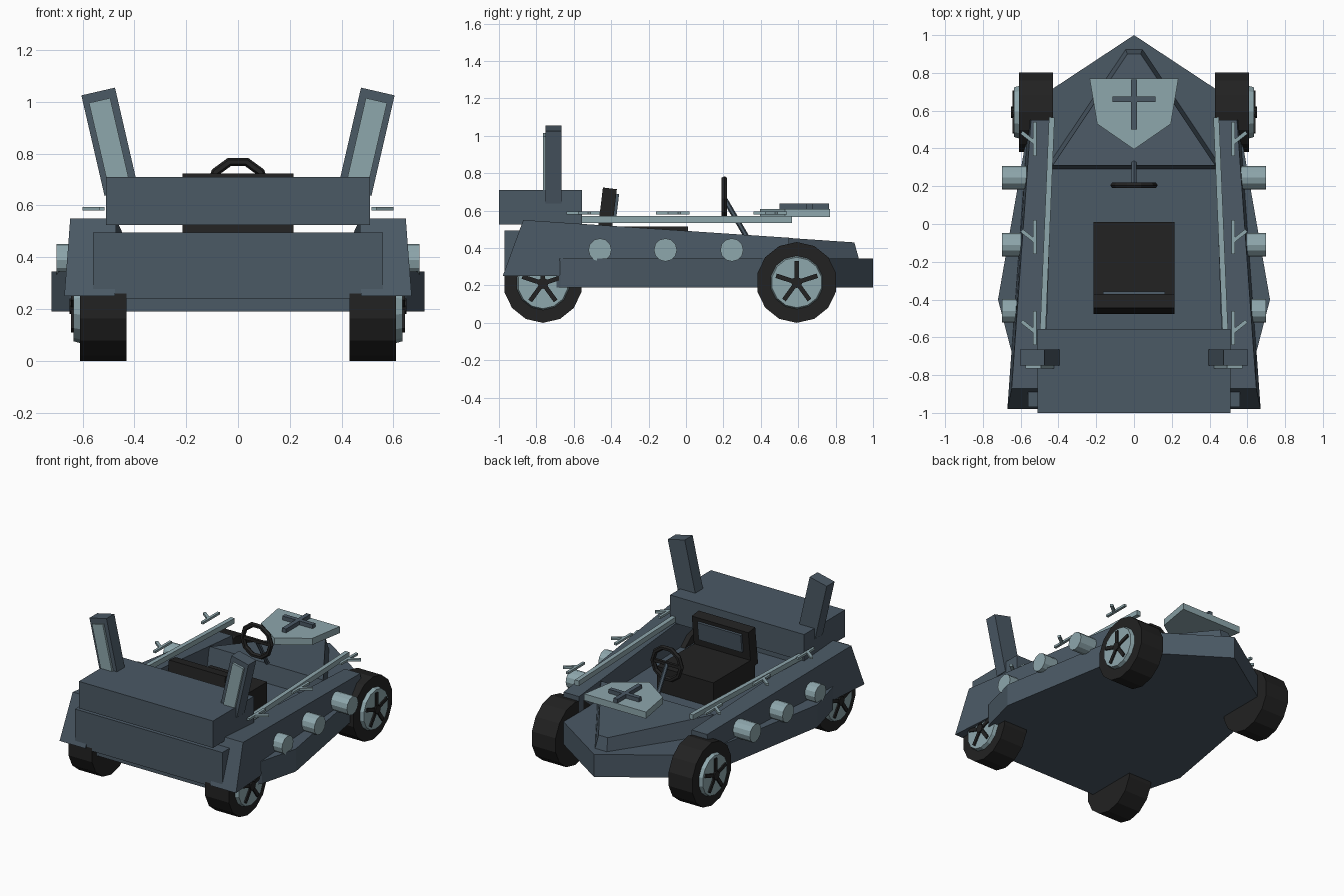
import bpy, bmesh, math
from mathutils import Matrix, Vector

if "Cube" in bpy.data.objects:
    bpy.data.objects.remove(bpy.data.objects["Cube"])


def material(name, rgb):
    m = bpy.data.materials.new(name)
    m.diffuse_color = (*rgb, 1)
    m.use_nodes = True
    m.node_tree.nodes["Principled BSDF"].inputs["Base Color"].default_value = m.diffuse_color
    return m


SLATE = material("slate blue", (0.070, 0.100, 0.130))
PALE = material("pale grey blue", (0.270, 0.385, 0.415))
BLACK = material("rubber black", (0.016, 0.016, 0.016))


def finish(name, bm, mat):
    bmesh.ops.recalc_face_normals(bm, faces=bm.faces)
    me = bpy.data.meshes.new(name)
    bm.to_mesh(me)
    bm.free()
    me.materials.append(mat)
    ob = bpy.data.objects.new(name, me)
    bpy.context.collection.objects.link(ob)
    return ob


def loft(name, a, b, mat):
    """Closed solid between two outlines with equal point counts."""
    bm = bmesh.new()
    va = [bm.verts.new(p) for p in a]
    vb = [bm.verts.new(p) for p in b]
    bm.faces.new(va)
    bm.faces.new(vb[::-1])
    n = len(a)
    for i in range(n):
        j = (i + 1) % n
        bm.faces.new((va[i], vb[i], vb[j], va[j]))
    return finish(name, bm, mat)


def plate(name, pts, z0, z1, mat):
    return loft(name, [(x, y, z0) for x, y in pts], [(x, y, z1) for x, y in pts], mat)


def box(name, lo, hi, mat, tilt=None):
    """Box from corner to corner, optionally rotated (angle, axis) about its centre."""
    c = (Vector(lo) + Vector(hi)) / 2
    size = Vector(hi) - Vector(lo)
    rot = Matrix.Rotation(tilt[0], 4, tilt[1]) if tilt else Matrix()
    bm = bmesh.new()
    bmesh.ops.create_cube(bm, size=1, matrix=Matrix.Translation(c) @ rot @ Matrix.Diagonal((*size, 1)))
    return finish(name, bm, mat)


def rod(name, p, q, r, sides, mat, r2=None):
    p, q = Vector(p), Vector(q)
    d = q - p
    m = Matrix.Translation((p + q) / 2) @ d.to_track_quat('Z', 'Y').to_matrix().to_4x4()
    bm = bmesh.new()
    bmesh.ops.create_cone(bm, cap_ends=True, segments=sides, radius1=r,
                          radius2=r if r2 is None else r2, depth=d.length, matrix=m)
    return finish(name, bm, mat)


def bar(name, p, q, w, z0, z1, mat):
    """Flat bar lying between two plan points."""
    p, q = Vector(p), Vector(q)
    d = (q - p).normalized() * (w / 2)
    n = Vector((-d.y, d.x))
    return plate(name, [p + n, q + n, q - n, p - n], z0, z1, mat)


def mirrored(half):
    return half + [(-x, y) for x, y in reversed(half) if x > 0]


# Lower hull with pointed nose
plate("lower_hull", mirrored([(0, 1), (0.47, 0.69), (0.58, 0.4), (0.72, -0.4),
                              (0.65, -0.67), (0.48, -0.92)]), 0.19, 0.345, SLATE)

# Raised nose deck, sloping down to the tip
base = mirrored([(0.045, 0.925), (0.47, 0.29)])
top = mirrored([(0.035, 0.90), (0.43, 0.31)])
loft("nose_deck", [(x, y, 0.34) for x, y in base],
     [(x, y, 0.43 if y > 0.5 else 0.47) for x, y in top], SLATE)

# Rear bumper, rear engine box
box("rear_bumper", (-0.56, -0.97, 0.24), (0.56, -0.82, 0.495), SLATE)
box("engine_box", (-0.51, -1.0, 0.525), (0.51, -0.555, 0.71), SLATE)

# Seat
box("seat_cushion", (-0.215, -0.44, 0.34), (0.215, 0.01, 0.515), BLACK)
box("seat_back", (-0.215, -0.46, 0.46), (0.215, -0.385, 0.72), BLACK, (-0.12, 'X'))
box("seat_back_pad", (-0.165, -0.395, 0.565), (0.165, -0.365, 0.69), SLATE, (-0.12, 'X'))

# Steering wheel and column
bm = bmesh.new()
rings = []
for i in range(10):
    a = math.tau * i / 10
    ring = []
    for k in range(6):
        b = math.tau * k / 6
        r = 0.108 + 0.017 * math.cos(b)
        ring.append(bm.verts.new((r * math.cos(a), 0.205 + 0.017 * math.sin(b), 0.665 + r * math.sin(a))))
    rings.append(ring)
for i in range(10):
    for k in range(6):
        j, l = (i + 1) % 10, (k + 1) % 6
        bm.faces.new((rings[i][k], rings[j][k], rings[j][l], rings[i][l]))
finish("steering_wheel", bm, BLACK)
box("steering_spoke", (-0.105, 0.195, 0.655), (0.105, 0.215, 0.675), BLACK)
rod("steering_column", (0, 0.205, 0.665), (0, 0.33, 0.45), 0.014, 6, SLATE)

# Nose shield with a raised cross
plate("nose_shield", mirrored([(0, 0.395), (0.195, 0.53), (0.235, 0.77)]), 0.565, 0.61, PALE)
bar("cross_upright", (0, 0.50), (0, 0.765), 0.03, 0.608, 0.637, SLATE)
bar("cross_arm", (-0.115, 0.66), (0.115, 0.66), 0.03, 0.608, 0.637, SLATE)

SIDE_PROFILE = [(-0.87, 0.55), (0.55, 0.455), (0.55, 0.33), (-0.62, 0.33), (-0.68, 0.25), (-0.98, 0.25)]

for s, side in ((1, "right"), (-1, "left")):
    # Side panel, narrowing toward the nose
    loft(side + "_side_panel",
         [(s * (0.60 - 0.072 * y - (0.015 if z > 0.4 else 0)), y, z) for y, z in SIDE_PROFILE],
         [(s * (0.445 - 0.03 * y), y, z) for y, z in SIDE_PROFILE], SLATE)

    # Hand rail and branching brackets
    bar(side + "_rail", (s * 0.492, -0.78), (s * 0.435, 0.565), 0.03, 0.535, 0.57, PALE)
    for i, y in enumerate((0.45, -0.07, -0.55)):
        bar(f"{side}_bracket_{i}", (s * 0.525, y - 0.09), (s * 0.525, y + 0.09), 0.018, 0.58, 0.595, PALE)
        bar(f"{side}_bracket_arm_{i}", (s * 0.525, y - 0.02), (s * 0.595, y + 0.035), 0.02, 0.58, 0.595, PALE)

    # Round side studs
    for i, y in enumerate((-0.46, -0.11, 0.245)):
        rod(f"{side}_stud_{i}", (s * 0.56, y, 0.39), (s * 0.70, y, 0.39), 0.062, 12, PALE)

    # Leaning tail fin with a pale plate on its face
    lean = (s * math.radians(13), 'Y')
    cx = s * 0.495
    box(side + "_tail_fin", (cx - 0.0665, -0.75, 0.647), (cx + 0.0665, -0.665, 1.045), SLATE, lean)
    box(side + "_fin_plate", (cx - 0.042, -0.765, 0.66), (cx + 0.042, -0.745, 1.01), PALE, lean)

    # Wheels: tyre, rim and five spokes
    for end, y, r in (("front", 0.592, 0.216), ("rear", -0.765, 0.211)):
        name = f"{side}_{end}"
        rod(name + "_tyre", (s * 0.43, y, r), (s * 0.61, y, r), r, 14, BLACK)
        rod(name + "_rim", (s * 0.60, y, r), (s * 0.635, y, r), 0.145, 14, PALE, 0.135)
        rod(name + "_hub", (s * 0.62, y, r), (s * 0.65, y, r), 0.03, 8, BLACK)
        for k in range(5):
            a = math.tau * k / 5 + math.pi / 2
            dy, dz = math.cos(a) * 0.058, math.sin(a) * 0.058
            box(f"{name}_spoke_{k}", (s * 0.63 - 0.014, y + dy - 0.058, r + dz - 0.012),
                (s * 0.63 + 0.014, y + dy + 0.058, r + dz + 0.012), BLACK, (a, 'X'))
